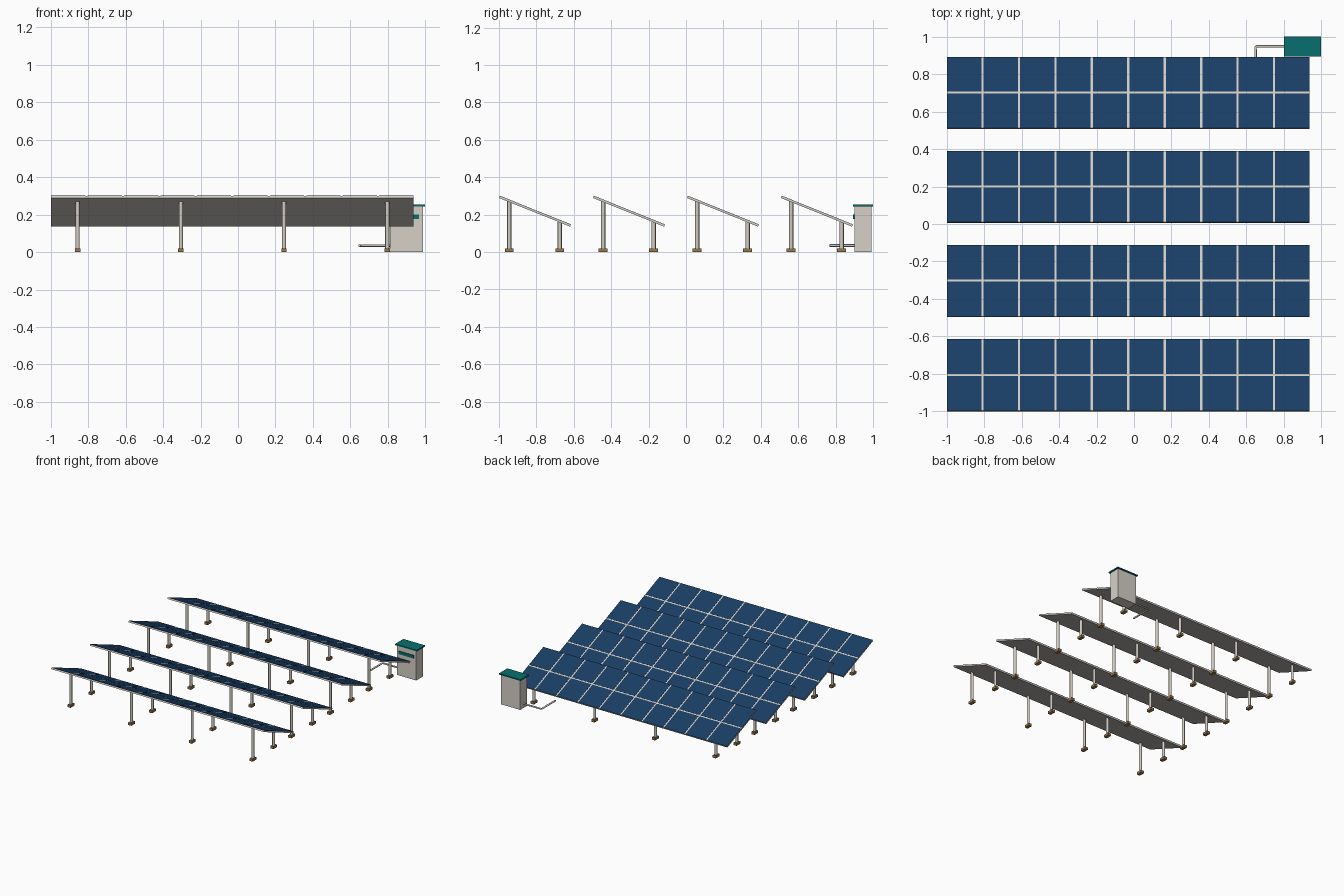
import bpy, bmesh, math
from mathutils import Matrix

if "Cube" in bpy.data.objects:
    bpy.data.objects.remove(bpy.data.objects["Cube"], do_unlink=True)


def material(name, rgb):
    m = bpy.data.materials.new(name)
    m.use_nodes = True
    m.diffuse_color = (*rgb, 1)
    m.node_tree.nodes["Principled BSDF"].inputs["Base Color"].default_value = (*rgb, 1)
    return m


BLUE = material("panel blue", (0.010, 0.048, 0.13))
FRAME = material("frame light grey", (0.64, 0.61, 0.56))
STEEL = material("steel grey", (0.64, 0.61, 0.55))
BROWN = material("footing brown", (0.32, 0.185, 0.075))
CABINET = material("cabinet grey", (0.67, 0.64, 0.57))
TEAL = material("teal", (0.002, 0.16, 0.158))


def add_box(bm, center, size):
    matrix = Matrix.Translation(center) @ Matrix.Diagonal((*size, 1))
    bmesh.ops.create_cube(bm, size=1, matrix=matrix)


def finish(bm, name, mat):
    mesh = bpy.data.meshes.new(name)
    bm.to_mesh(mesh)
    bm.free()
    mesh.materials.append(mat)
    bpy.context.collection.objects.link(bpy.data.objects.new(name, mesh))


def box(name, center, size, mat):
    bm = bmesh.new()
    add_box(bm, center, size)
    finish(bm, name, mat)


# Layout of one tilted row
TILT = math.radians(21.9)
LENGTH, WIDTH, THICK = 0.41, 1.935, 0.012
MID_X, MID_Z, DEPTH = -0.0305, 0.218, 0.385
COLUMNS, GAP = 10, 0.0115
LEG_X = [-0.856 + 0.551 * i for i in range(4)]


def panel_row(index, y0):
    place = Matrix.Translation((MID_X, y0 + DEPTH / 2, MID_Z)) @ Matrix.Rotation(-TILT, 4, "X")

    # Frame slab
    bm = bmesh.new()
    add_box(bm, (0, 0, 0), (WIDTH, LENGTH, THICK))
    bm.transform(place)
    finish(bm, f"panel_frame_{index}", FRAME)

    # Blue modules laid on the slab, two deep
    bm = bmesh.new()
    w, d = (WIDTH - GAP * (COLUMNS - 1)) / COLUMNS, (LENGTH - GAP) / 2
    for c in range(COLUMNS):
        x = -WIDTH / 2 + w / 2 + c * (w + GAP)
        for side in (-1, 1):
            add_box(bm, (x, side * (d + GAP) / 2, THICK / 2), (w, d, 0.002))
    bm.transform(place)
    finish(bm, f"panel_modules_{index}", BLUE)

    # Posts and footings
    legs, feet = bmesh.new(), bmesh.new()
    for offset in (0.055, 0.325):
        top = MID_Z + (DEPTH / 2 - offset) * math.tan(TILT) - 0.003
        for x in LEG_X:
            y = y0 + offset
            bmesh.ops.create_cone(legs, cap_ends=True, segments=12, radius1=0.011,
                                  radius2=0.011, depth=top - 0.01,
                                  matrix=Matrix.Translation((x, y, (top + 0.01) / 2)))
            add_box(feet, (x, y, 0.01), (0.028, 0.048, 0.02))
    for f in legs.faces:
        f.smooth = len(f.verts) == 4
    finish(legs, f"support_posts_{index}", STEEL)
    finish(feet, f"footings_{index}", BROWN)


for i in range(4):
    panel_row(i + 1, -1 + 0.5025 * i)

# Control cabinet
box("cabinet_body", (0.9, 0.946, 0.1225), (0.176, 0.09, 0.245), CABINET)
box("cabinet_lid", (0.9, 0.9465, 0.249), (0.196, 0.107, 0.01), TEAL)
box("cabinet_vent", (0.9, 0.898, 0.19), (0.135, 0.009, 0.024), TEAL)

# Cable conduit with one bend
curve = bpy.data.curves.new("conduit", "CURVE")
curve.dimensions = "3D"
curve.bevel_depth = 0.0068
curve.bevel_resolution = 2
curve.use_fill_caps = True
spline = curve.splines.new("POLY")
path = [(0.82, 0.948), (0.655, 0.948), (0.649, 0.942), (0.649, 0.768)]
spline.points.add(len(path) - 1)
for p, (x, y) in zip(spline.points, path):
    p.co = (x, y, 0.035, 1)
curve.materials.append(STEEL)
bpy.context.collection.objects.link(bpy.data.objects.new("conduit", curve))
